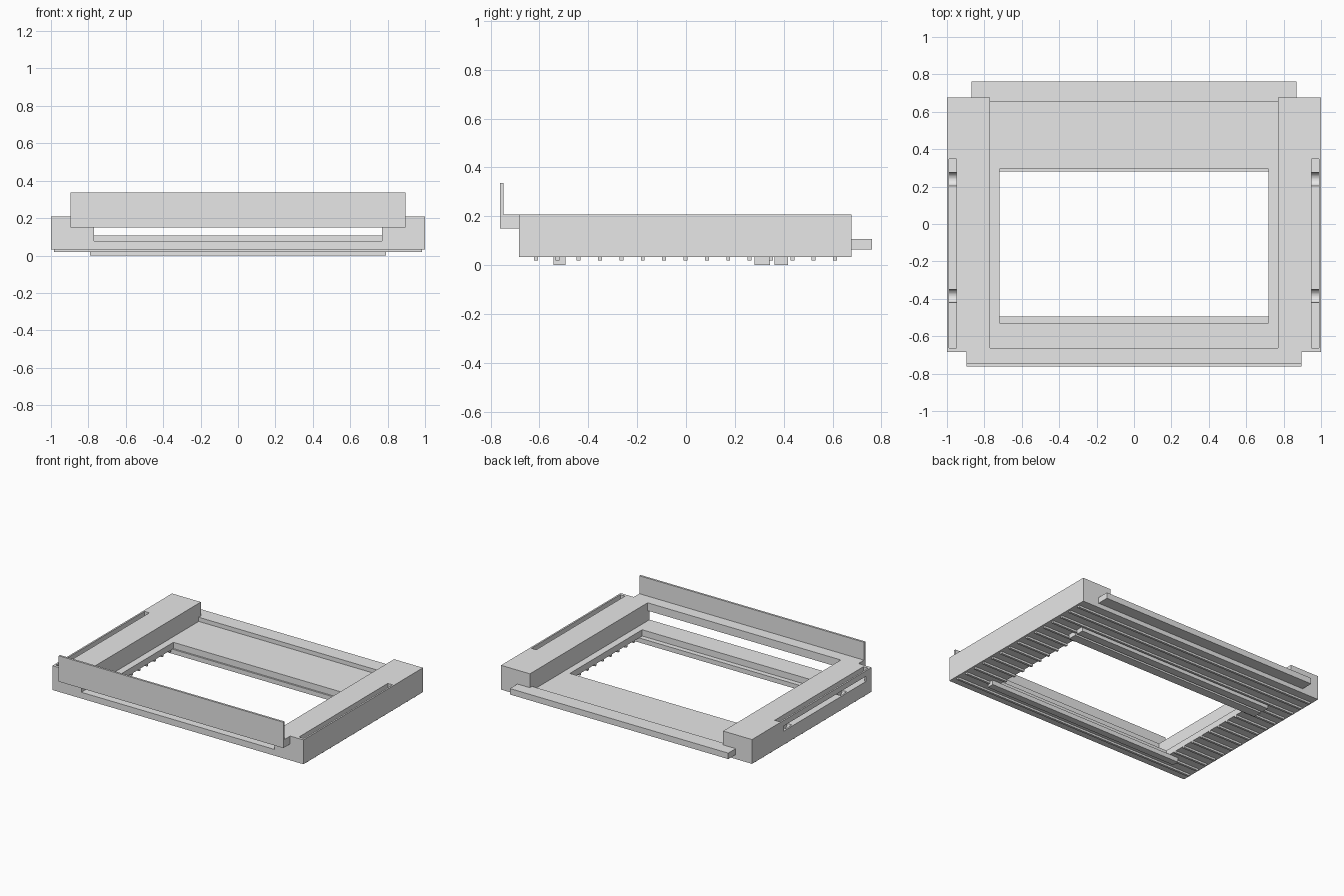
import bpy, bmesh, math
from mathutils import Matrix, Vector

cube = bpy.data.objects.get("Cube")
if cube:
    bpy.data.objects.remove(cube, do_unlink=True)

grey = bpy.data.materials.new("light grey")
grey.use_nodes = True
grey.diffuse_color = (0.8, 0.8, 0.8, 1)
for node in grey.node_tree.nodes:
    if node.type == "BSDF_PRINCIPLED":
        node.inputs["Base Color"].default_value = (0.8, 0.8, 0.8, 1)


def finish(name, bm):
    mesh = bpy.data.meshes.new(name)
    bm.to_mesh(mesh)
    bm.free()
    mesh.materials.append(grey)
    obj = bpy.data.objects.new(name, mesh)
    bpy.context.scene.collection.objects.link(obj)
    return obj


def box(name, x, y, z):
    """Box from (low, high) ranges; x may be given in either order."""
    x = sorted(x)
    lo, hi = Vector((x[0], y[0], z[0])), Vector((x[1], y[1], z[1]))
    bm = bmesh.new()
    bmesh.ops.create_cube(bm, size=1)
    for v in bm.verts:
        v.co = (lo + hi) / 2 + v.co * (hi - lo)
    return finish(name, bm)


def rod(name, x, y, z, radius):
    """Cylinder lying along x."""
    bm = bmesh.new()
    place = Matrix.Translation((sum(x) / 2, y, z)) @ Matrix.Rotation(math.pi / 2, 4, "Y")
    bmesh.ops.create_cone(bm, cap_ends=True, segments=32, radius1=radius, radius2=radius,
                          depth=abs(x[1] - x[0]), matrix=place)
    return finish(name, bm)


def cut(obj, cutter):
    """Subtract the cutter, then remove it."""
    cutter.hide_render = True
    mod = obj.modifiers.new("cut", "BOOLEAN")
    mod.operation, mod.solver, mod.object = "DIFFERENCE", "EXACT", cutter
    bpy.context.view_layer.update()
    graph = bpy.context.evaluated_depsgraph_get()
    mesh = bpy.data.meshes.new_from_object(obj.evaluated_get(graph))
    obj.modifiers.clear()
    obj.data = mesh
    bpy.data.objects.remove(cutter, do_unlink=True)


BOTTOM, TOP = 0.033, 0.208
FRONT, BACK = -0.684, 0.677
INNER, HOLE = 0.77, 0.72
hole_y = (-0.53, 0.293)

# Side rails with a long slot in the top and two rounded dips in its floor
for side, label in ((1, "left"), (-1, "right")):
    rail = box(label + "_rail", (side * INNER, side), (FRONT, BACK), (BOTTOM, TOP))
    cut(rail, box("slot_cutter", (side * 0.95, side * 0.988), (-0.663, 0.348), (0.13, 0.3)))
    for y in (0.24, -0.385):
        cut(rail, rod("dip_cutter", (side * 0.95, side * 0.988), y, 0.132, 0.036))
    # Only the right rail is open through its outer wall
    if side < 0:
        cut(rail, box("window_cutter", (-1.05, -0.97), (-0.62, 0.32), (0.131, 0.168)))

# Floor with the large rectangular opening
floor = box("floor", (-INNER, INNER), (FRONT, BACK), (BOTTOM, 0.078))
cut(floor, box("opening_cutter", (-HOLE, HOLE), hole_y, (-0.1, 0.3)))

# Back tongue
box("back_tongue", (-0.87, 0.87), (0.652, 0.762), (0.065, 0.108))

# Front bridge with its upright plate
box("front_bridge", (-0.895, 0.895), (-0.762, FRONT), (0.151, TOP))
box("bridge_inner_lip", (-INNER, INNER), (FRONT, -0.663), (0.151, TOP))
box("front_plate", (-0.895, 0.895), (-0.762, -0.747), (0.151, 0.337))

# Cross bars under the floor
for name, y in (("front_bar", (-0.543, -0.494)), ("middle_bar", (0.281, 0.345)),
                ("back_bar", (0.362, 0.418))):
    box(name, (-0.79, 0.79), y, (0, BOTTOM))

# Thin slats under the base, interrupted by the opening
for i in range(-7, 8):
    y = i * 0.0875 - 0.002
    span = (y - 0.008, y + 0.008)
    if -0.5 < y < hole_y[1]:
        for side in (-1, 1):
            box("short_slat", (side * HOLE, side * 0.985), span, (0.019, BOTTOM))
    else:
        box("long_slat", (-0.985, 0.985), span, (0.019, BOTTOM))
